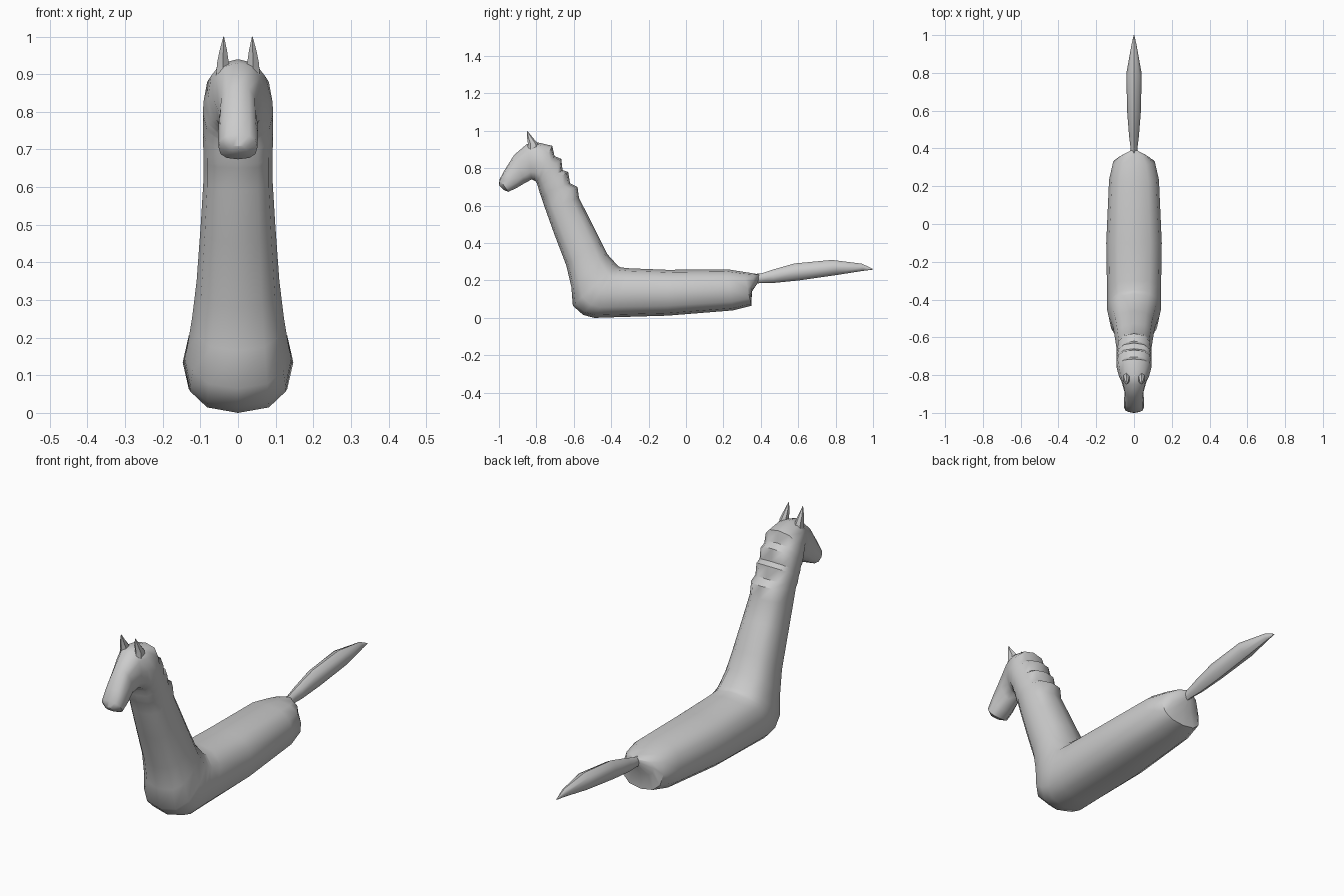
import bpy, bmesh, math


def power(v, e):
    return math.copysign(abs(v) ** e, v)


def loft(name, rows, sides=12, e=0.85, x0=0.0, lean=0.0, angle=45):
    """Rows are (lower y, lower z, upper y, upper z, half width) rings."""
    bm = bmesh.new()
    rings = []
    for i, (ly, lz, uy, uz, w) in enumerate(rows):
        ring = []
        for k in range(sides):
            a = 2 * math.pi * k / sides - math.pi / 2
            t = (power(math.sin(a), e) + 1) / 2
            x = x0 + lean * i + w * power(math.cos(a), e)
            ring.append(bm.verts.new((x, ly + (uy - ly) * t, lz + (uz - lz) * t)))
        rings.append(ring)
    for r, s in zip(rings, rings[1:]):
        for k in range(sides):
            n = (k + 1) % sides
            bm.faces.new((r[k], r[n], s[n], s[k]))
    bm.faces.new(rings[0][::-1])
    bm.faces.new(rings[-1])
    bmesh.ops.recalc_face_normals(bm, faces=bm.faces[:])
    mesh = bpy.data.meshes.new(name)
    bm.to_mesh(mesh)
    bm.free()
    ob = bpy.data.objects.new(name, mesh)
    bpy.context.collection.objects.link(ob)
    bpy.ops.object.select_all(action='DESELECT')
    ob.select_set(True)
    bpy.context.view_layer.objects.active = ob
    bpy.ops.object.shade_smooth_by_angle(angle=math.radians(angle))
    return ob


# Torso, from rump to chest
torso = [
    (0.385, 0.19, 0.39, 0.233, 0.02),
    (0.352, 0.14, 0.365, 0.237, 0.075),
    (0.35, 0.065, 0.31, 0.246, 0.11),
    (0.25, 0.04, 0.22, 0.26, 0.132),
    (-0.10, 0.012, -0.10, 0.257, 0.147),
    (-0.40, 0.003, -0.30, 0.265, 0.143),
    (-0.49, 0.0, -0.35, 0.27, 0.143),
    (-0.55, 0.016, -0.36, 0.275, 0.142),
    (-0.605, 0.065, -0.37, 0.285, 0.135),
]
# Neck, with stepped mane along the back
neck = [
    (-0.613, 0.165, -0.42, 0.34, 0.122),
    (-0.64, 0.28, -0.46, 0.42, 0.11),
    (-0.705, 0.45, -0.525, 0.55, 0.099),
    (-0.755, 0.59, -0.572, 0.64, 0.092),
    (-0.775, 0.65, -0.58, 0.70, 0.092),
    (-0.78, 0.66, -0.62, 0.72, 0.092),
    (-0.788, 0.69, -0.63, 0.78, 0.093),
    (-0.79, 0.697, -0.66, 0.79, 0.093),
    (-0.798, 0.72, -0.667, 0.85, 0.093),
    (-0.80, 0.724, -0.703, 0.865, 0.093),
    (-0.805, 0.73, -0.715, 0.92, 0.092),
]
# Head, fanning around the throat to the muzzle
head = [
    (-0.81, 0.733, -0.80, 0.94, 0.08),
    (-0.825, 0.74, -0.85, 0.93, 0.065),
    (-0.86, 0.722, -0.92, 0.87, 0.05),
    (-0.905, 0.695, -0.97, 0.79, 0.053),
    (-0.95, 0.674, -0.997, 0.74, 0.052),
    (-0.975, 0.684, -1.0, 0.71, 0.025),
]
loft("body_neck_and_head", torso + neck + head, e=0.8)

# Tail, a flattened tapering plume
loft("tail", [
    (0.36, 0.18, 0.36, 0.235, 0.015),
    (0.40, 0.187, 0.40, 0.237, 0.018),
    (0.47, 0.187, 0.46, 0.257, 0.026),
    (0.60, 0.20, 0.58, 0.291, 0.036),
    (0.81, 0.23, 0.78, 0.310, 0.041),
    (0.95, 0.252, 0.94, 0.290, 0.014),
    (0.999, 0.258, 1.0, 0.262, 0.002),
], sides=8, e=1.0)

# Pair of pointed ears
for side, label in ((1, "left"), (-1, "right")):
    loft(label + "_ear", [
        (-0.85, 0.89, -0.78, 0.90, 0.02),
        (-0.845, 0.93, -0.79, 0.93, 0.018),
        (-0.85, 0.965, -0.82, 0.965, 0.011),
        (-0.85, 1.0, -0.848, 1.0, 0.001),
    ], sides=6, e=1.0, x0=side * 0.041, lean=-side * 0.001, angle=40)
